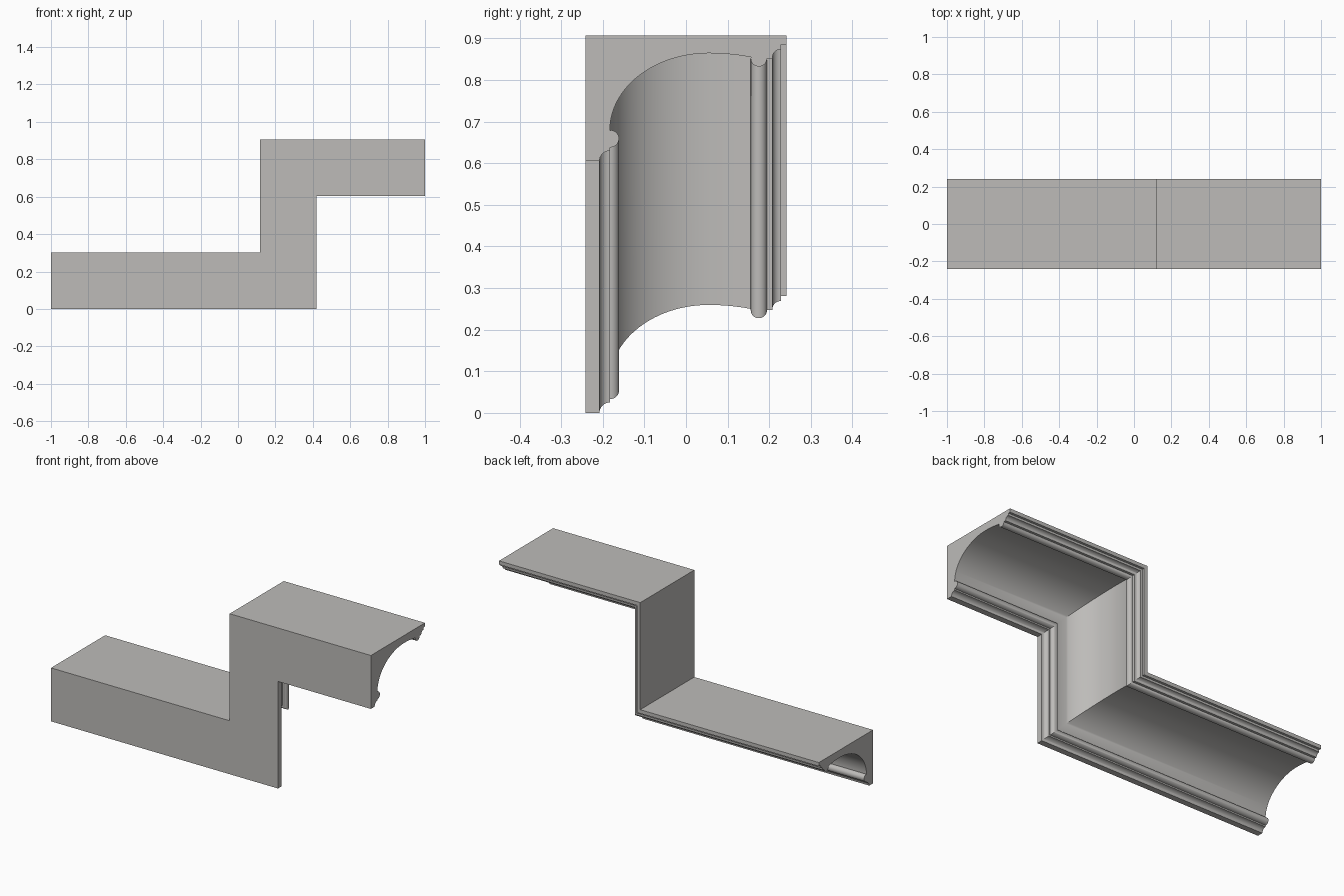
import bpy, bmesh, math

if "Cube" in bpy.data.objects:
    bpy.data.objects.remove(bpy.data.objects["Cube"])

D = 0.302            # depth of the moulding
LOW, HIGH = 0.302, 0.907   # outer heights of the two level runs
RISER = 0.117        # outer x of the upright run
HALF = 0.2415        # half width


def arc(cy, cd, ry, rd, a0, a1, n):
    """Elliptic arc in (y, depth) space, angles in degrees."""
    pts = []
    for i in range(n + 1):
        a = math.radians(a0 + (a1 - a0) * i / n)
        pts.append((cy + ry * math.cos(a), cd + rd * math.sin(a)))
    return pts


# Cross-section: y, and depth measured inwards from the outer face
profile = [(-HALF, 0), (HALF, 0), (HALF, 0.021), (0.228, 0.021)]
profile += arc(0.228, 0.052, 0.02, 0.019, 270, 180, 8)            # small back cove
profile += [(0.208, 0.055), (0.1945, 0.055)]
profile += arc(0.175, 0.055, 0.0195, 0.0195, 0, 180, 16)[1:]      # back bead
profile += arc(0.055, 0.228, 0.238, 0.1855, 295, 270, 8)[1:-1] and \
    [(0.055 + 0.101 * t, 0.0425 + 0.0095 * t * t) for t in (1, 0.8, 0.6, 0.4, 0.2)]
profile += arc(0.055, 0.228, 0.238, 0.1855, 270, 180, 32)         # large cove
profile += arc(-0.183, 0.248, 0.022, 0.021, -90, 90, 16)[1:]      # front bead
profile += arc(-0.183, 0.302, 0.025, 0.025, 270, 180, 8)          # small front cove
profile += [(-HALF, D)]

# Sweep along the stepped path with mitred corners
bm = bmesh.new()
rings = [[] for _ in range(4)]
for y, d in profile:
    path = [(-1, LOW - d), (RISER + d, LOW - d), (RISER + d, HIGH - d), (1, HIGH - d)]
    for ring, (x, z) in zip(rings, path):
        ring.append(bm.verts.new((x, y, z)))
n = len(profile)
for a, b in zip(rings, rings[1:]):
    for i in range(n):
        j = (i + 1) % n
        bm.faces.new((a[i], a[j], b[j], b[i]))
caps = [bm.faces.new(rings[0]), bm.faces.new(rings[-1])]
bmesh.ops.recalc_face_normals(bm, faces=bm.faces)
bmesh.ops.triangulate(bm, faces=caps)

mesh = bpy.data.meshes.new("stepped_cornice")
bm.to_mesh(mesh)
bm.free()
cornice = bpy.data.objects.new("stepped_cornice", mesh)
bpy.context.collection.objects.link(cornice)

# Plain plaster grey
grey = bpy.data.materials.new("plaster grey")
grey.diffuse_color = (0.51, 0.50, 0.485, 1)
grey.use_nodes = True
grey.node_tree.nodes["Principled BSDF"].inputs["Base Color"].default_value = grey.diffuse_color
mesh.materials.append(grey)

bpy.context.view_layer.objects.active = cornice
cornice.select_set(True)
bpy.ops.object.shade_smooth_by_angle(angle=math.radians(30))
